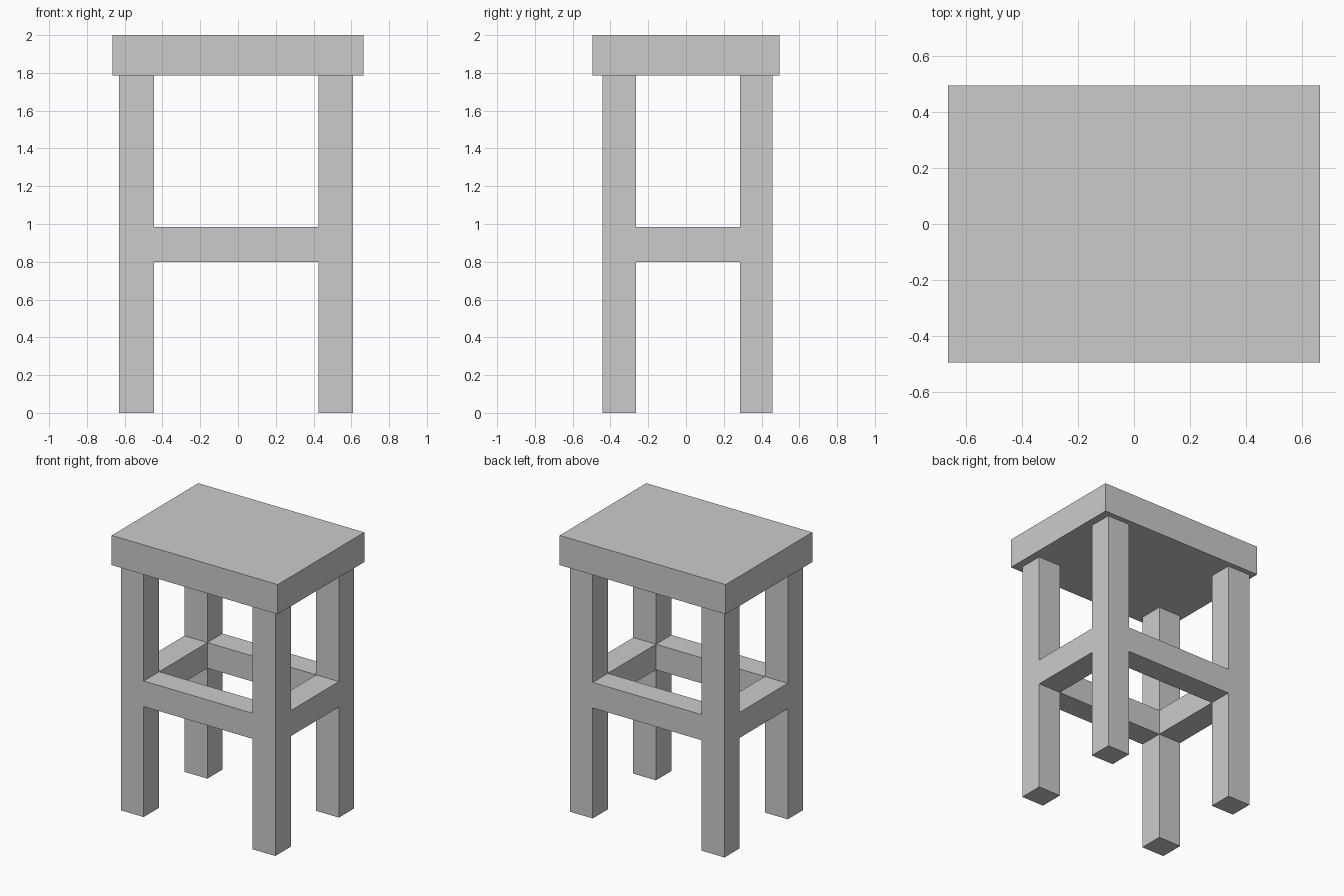
import bpy

if "Cube" in bpy.data.objects:
    bpy.data.objects.remove(bpy.data.objects["Cube"])


def box(name, x, y, z):
    """Add a box spanning the given (min, max) ranges."""
    spans = (x, y, z)
    bpy.ops.mesh.primitive_cube_add(size=1, location=[(a + b) / 2 for a, b in spans])
    obj = bpy.context.object
    obj.name = name
    obj.scale = [b - a for a, b in spans]
    bpy.ops.object.transform_apply(location=False, rotation=False, scale=True)
    return obj


SEAT_Z = 1.785
RAIL_Z = (0.80, 0.985)
LEG_X = {"left": (-0.629, -0.445), "right": (0.427, 0.609)}
LEG_Y = {"front": (-0.443, -0.266), "back": (0.285, 0.457)}

# Thick slab seat
box("seat", (-0.665, 0.665), (-0.495, 0.495), (SEAT_Z, 2.0))

# Four square legs
for y_name, y in LEG_Y.items():
    for x_name, x in LEG_X.items():
        box(f"{y_name}_{x_name}_leg", x, y, (0, SEAT_Z))

# Front and back rails, flush with the legs
for name, y in LEG_Y.items():
    box(f"{name}_rail", (LEG_X["left"][1], LEG_X["right"][0]), y, RAIL_Z)

# Left and right rails, flush with the legs
for name, x in LEG_X.items():
    box(f"{name}_rail", x, (LEG_Y["front"][1], LEG_Y["back"][0]), RAIL_Z)
